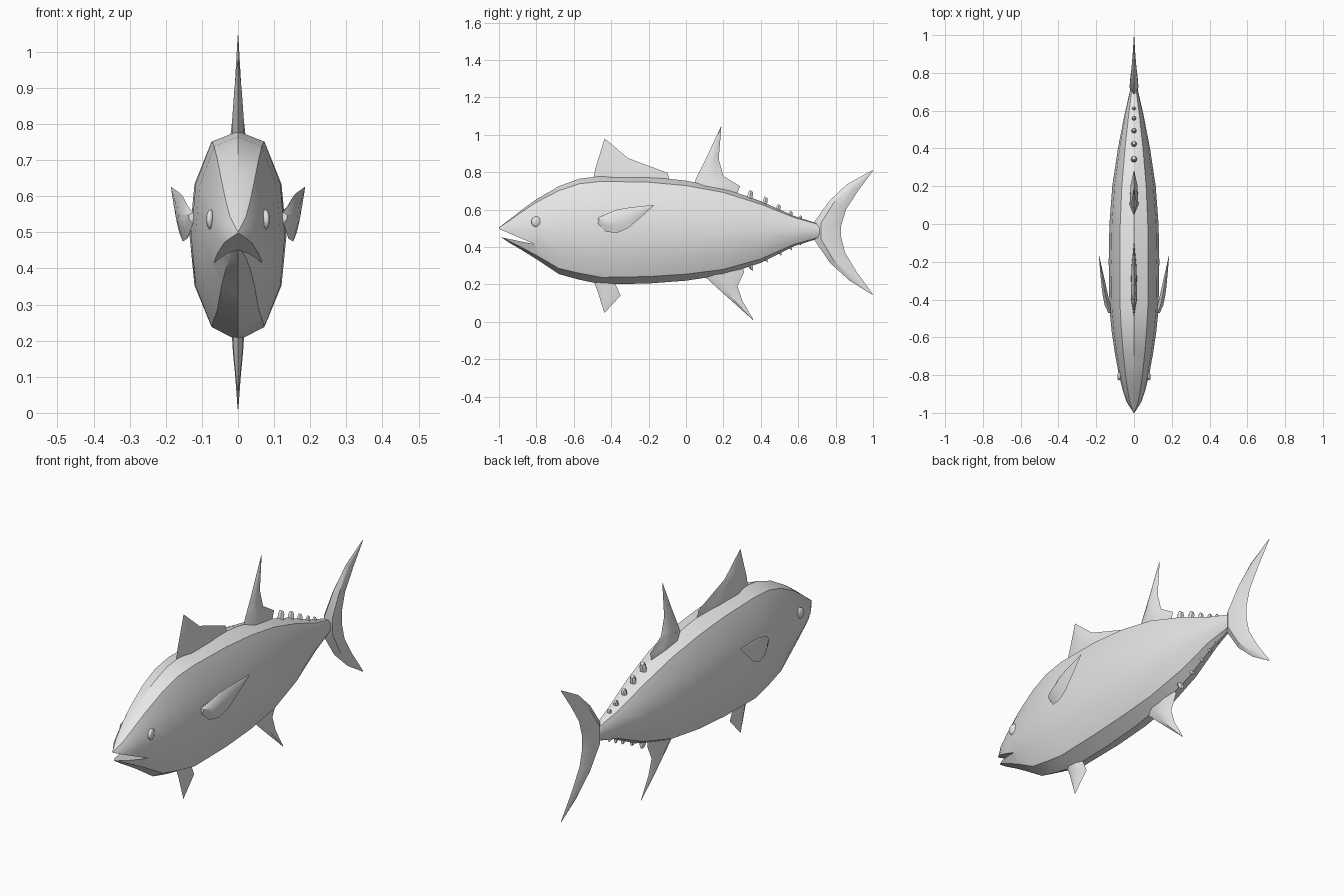
import bpy, bmesh, math
from mathutils import Vector

cube = bpy.data.objects.get("Cube")
if cube:
    bpy.data.objects.remove(cube, do_unlink=True)

grey = bpy.data.materials.new("plain grey")
grey.use_nodes = True
grey.diffuse_color = (0.8, 0.8, 0.8, 1)
grey.node_tree.nodes["Principled BSDF"].inputs["Base Color"].default_value = (0.8, 0.8, 0.8, 1)


def smooth(obj, angle=35):
    bpy.ops.object.select_all(action="DESELECT")
    obj.select_set(True)
    bpy.context.view_layer.objects.active = obj
    bpy.ops.object.shade_smooth_by_angle(angle=math.radians(angle))


def finish(bm, name):
    bmesh.ops.remove_doubles(bm, verts=bm.verts, dist=0.0005)
    bmesh.ops.recalc_face_normals(bm, faces=bm.faces)
    mesh = bpy.data.meshes.new(name)
    bm.to_mesh(mesh)
    bm.free()
    mesh.materials.append(grey)
    obj = bpy.data.objects.new(name, mesh)
    bpy.context.collection.objects.link(obj)
    return obj


def loft(name, rings):
    """Skin a list of equal-length point rings and cap both ends."""
    bm = bmesh.new()
    loops = [[bm.verts.new(p) for p in ring] for ring in rings]
    n = len(loops[0])
    for a, b in zip(loops, loops[1:]):
        for i in range(n):
            j = (i + 1) % n
            bm.faces.new((a[i], a[j], b[j], b[i]))
    bm.faces.new(loops[0])
    bm.faces.new(loops[-1])
    return finish(bm, name)


def lens(front, back, half):
    """Thin six-sided fin section between two edge points, thick along x."""
    f, b = Vector(front), Vector(back)
    side = Vector((half, 0, 0))
    q, r = f.lerp(b, 0.25), f.lerp(b, 0.65)
    return [f, q + side, r + side * 0.8, b, r - side * 0.8, q - side]


def fin(name, rows):
    """Rows of (front y, front z, back y, back z, half thickness)."""
    obj = loft(name, [lens((0, a, b), (0, c, d), t) for a, b, c, d, t in rows])
    smooth(obj)
    return obj


# Body: (y, top z, bottom z, half width)
stations = [
    (-1.0, 0.505, 0.46, 0.003), (-0.94, 0.55, 0.42, 0.04),
    (-0.88, 0.597, 0.385, 0.06), (-0.8, 0.655, 0.335, 0.08),
    (-0.68, 0.725, 0.255, 0.102), (-0.57, 0.765, 0.225, 0.118),
    (-0.45, 0.78, 0.2, 0.13), (-0.2, 0.775, 0.205, 0.134),
    (0, 0.755, 0.22, 0.13), (0.2, 0.715, 0.25, 0.115),
    (0.4, 0.645, 0.315, 0.085), (0.58, 0.565, 0.405, 0.05),
    (0.69, 0.53, 0.44, 0.025), (0.75, 0.505, 0.46, 0.012)]
half_section = [(0, 1), (0.56, 0.9), (0.9, 0.5), (1, 0),
                (0.9, -0.48), (0.56, -0.87), (0, -1)]
section = half_section + [(-x, z) for x, z in half_section[-2:0:-1]]
body = loft("body", [
    [(x * w, y, (top + low) / 2 + z * (top - low) / 2) for x, z in section]
    for y, top, low, w in stations])

# Open mouth: a wedge cut into the snout
wedge = [(-0.81, 0.415), (-1.0, 0.497), (-1.1, 0.54), (-1.1, 0.485), (-0.98, 0.45)]
cutter = loft("mouth_cutter", [[(x, y, z) for y, z in wedge] for x in (-0.3, 0.3)])
cutter.hide_render = True
cut = body.modifiers.new("mouth", "BOOLEAN")
cut.operation = "DIFFERENCE"
cut.solver = "EXACT"
cut.object = cutter
bpy.context.view_layer.objects.active = body
bpy.ops.object.modifier_apply(modifier="mouth")
bpy.data.objects.remove(cutter, do_unlink=True)
smooth(body)

# Fins on the centre line
fin("first_dorsal_fin", [
    (-0.5, 0.74, -0.08, 0.74, 0.018), (-0.485, 0.82, -0.1, 0.797, 0.016),
    (-0.458, 0.905, -0.31, 0.875, 0.01), (-0.435, 0.98, -0.432, 0.978, 0.001)])
fin("second_dorsal_fin", [
    (0.035, 0.71, 0.27, 0.67, 0.024), (0.055, 0.77, 0.288, 0.725, 0.022),
    (0.075, 0.81, 0.2, 0.78, 0.017), (0.115, 0.89, 0.175, 0.87, 0.01),
    (0.187, 1.045, 0.189, 1.043, 0.001)])
fin("anal_fin", [
    (0.07, 0.27, 0.3, 0.31, 0.02), (0.125, 0.22, 0.31, 0.265, 0.018),
    (0.19, 0.16, 0.275, 0.19, 0.014), (0.255, 0.102, 0.3, 0.115, 0.008),
    (0.358, 0.01, 0.36, 0.012, 0.001)])
fin("pelvic_fin", [
    (-0.5, 0.23, -0.39, 0.23, 0.015), (-0.475, 0.17, -0.35, 0.14, 0.012),
    (-0.437, 0.05, -0.432, 0.052, 0.001)])
fin("tail_fin", [
    (0.995, 0.81, 1.0, 0.808, 0.001), (0.86, 0.735, 0.92, 0.7, 0.008),
    (0.765, 0.645, 0.855, 0.6, 0.017), (0.685, 0.532, 0.83, 0.515, 0.024),
    (0.685, 0.44, 0.83, 0.45, 0.024), (0.77, 0.315, 0.85, 0.37, 0.017),
    (0.875, 0.22, 0.91, 0.27, 0.008), (0.995, 0.145, 1.0, 0.147, 0.001)])

# Side fins: (y, upper z, lower z, centre x, half thickness)
side_rows = [
    (-0.47, 0.555, 0.525, 0.125, 0.012), (-0.43, 0.575, 0.482, 0.14, 0.015),
    (-0.37, 0.6, 0.475, 0.153, 0.014), (-0.31, 0.61, 0.5, 0.163, 0.011),
    (-0.24, 0.618, 0.56, 0.174, 0.006), (-0.17, 0.626, 0.623, 0.185, 0.001)]
for side, s in (("left", 1), ("right", -1)):
    smooth(loft(side + "_pectoral_fin", [
        lens((s * x, y, up), (s * x, y, low), t) for y, up, low, x, t in side_rows]))

    # Bulging eye
    bpy.ops.mesh.primitive_uv_sphere_add(segments=12, ring_count=8, radius=0.028,
                                         location=(s * 0.075, -0.8, 0.535))
    eye = bpy.context.object
    eye.name = side + "_eye"
    eye.scale = (0.45, 1, 1)
    eye.rotation_euler.z = s * 0.2
    eye.data.materials.append(grey)
    smooth(eye)

# Finlets: small leaning lumps that shrink towards the tail
upper = [(0.345, 0.7), (0.425, 0.665), (0.495, 0.625), (0.56, 0.59), (0.612, 0.565)]
lower = [(0.345, 0.278), (0.425, 0.322), (0.5, 0.358), (0.557, 0.385), (0.607, 0.41)]
for label, tips, d in (("upper", upper, -1), ("lower", lower, 1)):
    for i, (y, z) in enumerate(tips):
        k = 1 - 0.1 * i
        rings = []
        for depth, shift, size in ((0.06, -0.008, 1), (0.015, 0, 1), (0, 0.004, 0.6)):
            w, l = 0.017 * k * size, 0.015 * k * size
            zc = z + d * depth * k
            rings.append([(w * math.cos(a), y + shift + l * math.sin(a), zc - 0.006 * math.sin(a))
                          for a in (math.pi * n / 3 for n in range(6))])
        smooth(loft(f"{label}_finlet_{i + 1}", rings), 50)
